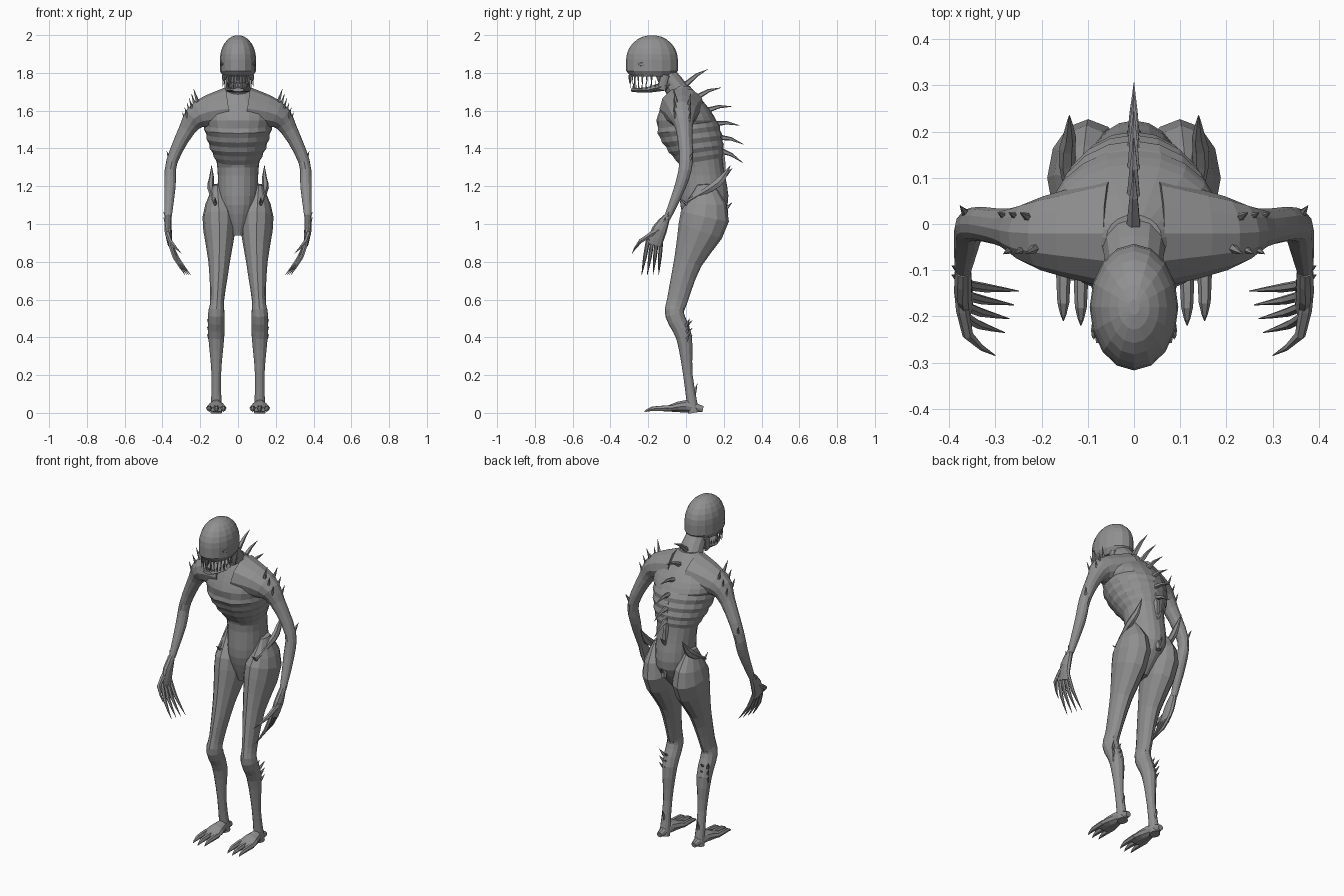
import bpy, bmesh
from math import sin, cos, pi
from mathutils import Vector

cube = bpy.data.objects.get("Cube")
if cube:
    bpy.data.objects.remove(cube)

grey = (0.28, 0.28, 0.28, 1)
skin = bpy.data.materials.new("grey skin")
skin.use_nodes = True
skin.diffuse_color = grey
skin.node_tree.nodes["Principled BSDF"].inputs["Base Color"].default_value = grey

across, along, up = Vector((1, 0, 0)), Vector((0, 1, 0)), Vector((0, 0, 1))


def smooth(rows, steps):
    """Pass a smooth spline through rows of numbers."""
    rows = [Vector(row) for row in rows]
    last = len(rows) - 1
    result = []
    for k in range(last):
        start, end = rows[k], rows[k + 1]
        leave = (end - rows[max(k - 1, 0)]) / 2
        arrive = (rows[min(k + 2, last)] - start) / 2
        for step in range(steps):
            t = step / steps
            s = 1 - t
            result.append(start * (s * s * (1 + 2 * t)) + end * (t * t * (3 - 2 * t))
                          + leave * (t * s * s) - arrive * (t * t * s))
    return result + [rows[last]]


def circle(sides):
    """Angles around a ring, starting at the front."""
    return [2 * pi * i / sides - pi / 2 for i in range(sides)]


def bridge(bm, rings):
    """Join rings of points into a closed skin."""
    loops = [[bm.verts.new(point) for point in ring] for ring in rings]
    for low, high in zip(loops, loops[1:]):
        for i in range(len(low)):
            bm.faces.new((low[i - 1], low[i], high[i], high[i - 1]))
    bm.faces.new(loops[0][::-1])
    bm.faces.new(loops[-1])


def tube(bm, path, ref=along, sides=10, steps=2):
    """Limb through rows of x, y, z, radius and an optional radius along ref."""
    path = smooth([(*row[:4], row[-1]) for row in path], steps)
    centres = [row.xyz for row in path]
    rings = []
    for k, row in enumerate(path):
        ahead = centres[min(k + 1, len(path) - 1)]
        behind = centres[max(k - 1, 0)]
        tangent = (ahead - behind).normalized()
        deep = (ref - tangent * ref.dot(tangent)).normalized()
        wide = tangent.cross(deep)
        rings.append([centres[k] + wide * row[3] * cos(angle) + deep * row[4] * sin(angle)
                      for angle in circle(sides)])
    bridge(bm, rings)


def thorn(bm, base, offset, radius=.01, bend=Vector()):
    """Curved spike leaving base by offset."""
    base, offset = Vector(base), Vector(offset)
    middle, tip = base + offset / 2 + bend, base + offset
    tube(bm, [(*base, radius), (*middle, radius * .6), (*tip, radius * .05)],
         across, sides=5, steps=1)


def finish(name, bm, mirror=True):
    """Turn the mesh into an object, with its twin on the other side."""
    bmesh.ops.recalc_face_normals(bm, faces=bm.faces)
    mesh = bpy.data.meshes.new(name)
    bm.to_mesh(mesh)
    bm.free()
    mesh.materials.append(skin)
    part = bpy.data.objects.new(name, mesh)
    bpy.context.collection.objects.link(part)
    if mirror:
        modifier = part.modifiers.new("mirror", "MIRROR")
        modifier.use_mirror_merge = False


# Torso: rows of height, half width, front and back, with every other rib row sunk
bm = bmesh.new()
rings = []
profile = [(.94, .03, .02, .1), (1.1, .1, -.03, .22), (1.3, .11, -.03, .2), (1.4, .15, -.1, .2),
           (1.5, .18, -.16, .18), (1.6, .18, -.14, .13), (1.73, .06, -.08, .02)]
for k, (height, half, front, back) in enumerate(smooth(profile, 4)):
    ribbed = 1.31 < height < 1.54
    sink = .96 if ribbed and k % 2 else 1
    middle, depth = (front + back) / 2, (back - front) / 2 * sink
    ring = []
    for angle in circle(20):
        groove = .93 if ribbed and angle == -pi / 2 else 1
        tilt = .02 * sin(angle) if ribbed else 0
        ring.append((half * sink * cos(angle), middle + depth * groove * sin(angle), height + tilt))
    rings.append(ring)
bridge(bm, rings)
finish("torso", bm, mirror=False)

# Neck
bm = bmesh.new()
tube(bm, [(0, -.02, 1.6, .07, .09), (0, -.04, 1.7, .06, .07), (0, -.1, 1.78, .055, .06),
          (0, -.13, 1.85, .05)], across, sides=12)
finish("neck", bm, mirror=False)

# Head: a dome over straight walls with a rolled lip
bm = bmesh.new()
skull = Vector((0, -.18, 1.87))
rings = []
for k in range(-3, 7):
    rise = k * pi / 13
    spread = cos(max(rise, 0)) * (.8 if k == -3 else 1)
    height = .13 * sin(rise) if k > 0 else .03 * k
    rings.append([skull + Vector((.096 * spread * cos(angle), .137 * spread * sin(angle), height))
                  for angle in circle(16)])
bridge(bm, rings)
finish("head", bm, mirror=False)

# Lower jaw, hung from the cheeks
bm = bmesh.new()
tube(bm, [(0, -.08, 1.74, .03, .06), (0, -.2, 1.71, .016, .065), (0, -.29, 1.71, .01, .03)], across)
finish("jaw", bm, mirror=False)
bm = bmesh.new()
tube(bm, [(.055, -.11, 1.79, .016, .025), (.052, -.13, 1.71, .01, .025)])
finish("cheeks", bm)

# Eyes under heavy lids
bm = bmesh.new()
eye = skull + Vector((.087, -.05, -.025))
bmesh.ops.create_uvsphere(bm, u_segments=8, v_segments=6, radius=.02)
bmesh.ops.scale(bm, vec=(.3, 1, .5), verts=bm.verts)
bmesh.ops.translate(bm, vec=eye, verts=bm.verts)
thorn(bm, eye - along * .025 - across * .01, along * .05 + across * .015, .006, up * .012)
finish("eyes", bm)

# Needle teeth along both jaws
bm = bmesh.new()
for i in range(8):
    angle = (i + .4) * pi / 15
    root = skull + Vector((.08 * sin(angle), -.12 * cos(angle), -.08))
    length = .07 if i % 2 else .05
    thorn(bm, root, up * -length, .006)
    gum = Vector((root.x * .7, root.y + .02, 1.71))
    thorn(bm, gum, up * length * .7, .005)
finish("teeth", bm)

# Arms from shoulder to wrist
bm = bmesh.new()
tube(bm, [(.05, -.02, 1.61, .115, .12), (.2, -.02, 1.58, .075, .08), (.27, -.01, 1.5, .044),
          (.35, 0, 1.33, .03, .036), (.36, -.03, 1.2, .03), (.37, -.1, 1.03, .018)],
     sides=12, steps=3)
finish("arms", bm)

# Hands: flat palm, long clawed fingers and a thumb
bm = bmesh.new()
tube(bm, [(.37, -.1, 1.04, .018), (.37, -.14, .97, .02, .04), (.36, -.17, .89, .012, .04)])
for i in range(4):
    knuckle = Vector((.365, -.2 + .023 * i, .92))
    tip = Vector((.28 - .01 * i, -.235 + .03 * i, .73))
    joint = knuckle.lerp(tip, .5) + across * .015
    tube(bm, [(*knuckle, .011), (*joint, .01), (*tip, .001)], sides=6)
tube(bm, [(.375, -.14, .97, .015), (.36, -.24, .91, .012), (.3, -.285, .845, .001)], across, sides=6)
finish("hands", bm)

# Legs from hip to heel
bm = bmesh.new()
tube(bm, [(.11, .1, 1.21, .02, .04), (.1, .1, 1.04, .088, .13), (.1, .01, .8, .057, .075),
          (.11, -.045, .6, .037, .055), (.115, -.06, .52, .044, .05), (.115, -.01, .4, .042),
          (.115, .01, .2, .025), (.115, .04, 0, .03)], sides=12, steps=3)
finish("legs", bm)

# Feet with three splayed toes
bm = bmesh.new()
tube(bm, [(.115, .09, .02, .016), (.115, 0, .035, .035), (.115, -.08, .025, .02, .055),
          (.115, -.12, .018, .012, .045)], across)
for i in (-1, 0, 1):
    x, reach = .115 + .038 * i, .01 * i * i - .22
    tube(bm, [(x, reach + .13, .025, .016), (x, reach + .04, .022, .013), (x, reach, .006, .001)],
         across, sides=6)
finish("feet", bm)

# Backbone with thorns fanning from upward to downward
bm = bmesh.new()
tube(bm, [(0, .02, 1.69, .016), (0, .17, 1.48, .02), (0, .195, 1.2, .018), (0, .21, 1.05, .016)],
     across, sides=6)
for i in range(6):
    lean = .6 - .22 * i
    base = Vector((0, .18 * sin(i * pi / 10), 1.74 - .07 * i))
    thorn(bm, base, (along * cos(lean) + up * sin(lean)) * .14, .016, up * .01)
for height in (1.06, 1.24):
    thorn(bm, (0, .19, height), (along + up) * .055, .015)
finish("spine_thorns", bm, mirror=False)

# Hip crests rising into blades, with a thorn at the groin
bm = bmesh.new()
tube(bm, [(.125, -.01, 1.11, .006), (.145, .13, 1.19, .022, .018), (.14, .19, 1.24, .022, .014),
          (.14, .235, 1.31, .001)], across, sides=6)
thorn(bm, (.12, .01, 1.1), (0, -.05, .04))
finish("hip_blades", bm)

# Small thorns on shoulders, elbows, wrists, calves and heels
bm = bmesh.new()
shoulder, upper_arm = Vector((.21, -.02, 1.63)), Vector((.27, -.02, 1.51))
for i in range(6):
    side = along * (.03 if i % 2 else -.03)
    thorn(bm, shoulder.lerp(upper_arm, i / 5) + side, up * .085 + across * .025 + side / 2, .012)
thorn(bm, (.355, .01, 1.32), (.022, .03, .065), .014)
for y, z in ((-.1, 1.02), (-.12, .99)):
    thorn(bm, (.375, y, z), (.02, .01, .045))
for i in range(3):
    calf = Vector((.12, 0, .38 + .04 * i))
    thorn(bm, calf + across * .025, (.02, .02, .04))
    thorn(bm, calf, (0, .035, .03))
thorn(bm, (.115, .04, .09), (0, .02, .065), .012)
finish("small_thorns", bm)
